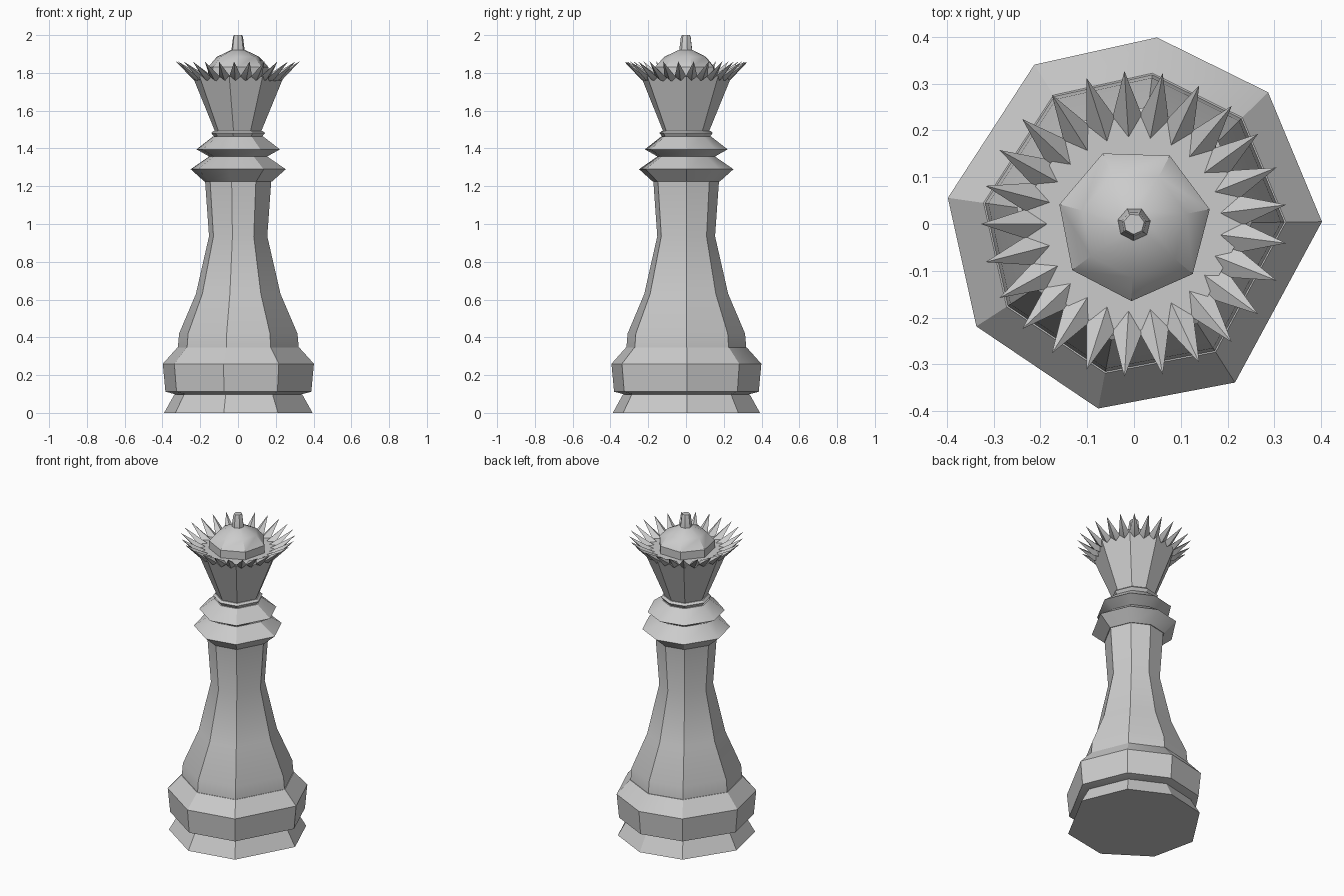
import bpy, math
from math import cos, sin, radians

if "Cube" in bpy.data.objects:
    bpy.data.objects.remove(bpy.data.objects["Cube"])

# Uneven eight-sided section shared by the turned parts
OCT = [radians(a) for a in (0.7, 44.5, 83, 122, 172, 213, 259, 302.5)]
HEPT = [radians(11 + i * 360 / 7) for i in range(7)]


def make(name, verts, faces):
    me = bpy.data.meshes.new(name)
    me.from_pydata(verts, [], faces)
    me.update()
    ob = bpy.data.objects.new(name, me)
    bpy.context.collection.objects.link(ob)
    bpy.ops.object.select_all(action='DESELECT')
    ob.select_set(True)
    bpy.context.view_layer.objects.active = ob
    bpy.ops.object.shade_smooth_by_angle(angle=radians(30))
    return ob


def turned(name, profile, angles):
    """Closed faceted solid from (radius, height) pairs, bottom to top."""
    n = len(angles)
    verts = [(r * cos(a), r * sin(a), z) for r, z in profile for a in angles]
    faces = [tuple(reversed(range(n)))]
    for k in range(len(profile) - 1):
        for i in range(n):
            j = (i + 1) % n
            faces.append((k * n + i, k * n + j, (k + 1) * n + j, (k + 1) * n + i))
    top = (len(profile) - 1) * n
    faces.append(tuple(range(top, top + n)))
    return make(name, verts, faces)


# Base and body
turned("foot", [(.395, 0), (.34, .098)], OCT)
turned("base_band", [(.33, .097), (.388, .112), (.402, .26), (.325, .345)], OCT)
turned("body", [(.322, .34), (.315, .42), (.225, .63), (.155, .935), (.177, 1.24)], OCT)

# Collars
turned("lower_collar", [(.18, 1.225), (.253, 1.29), (.155, 1.357)], OCT)
turned("middle_collar", [(.15, 1.355), (.222, 1.395), (.135, 1.462)], OCT)
turned("upper_collar", [(.122, 1.455), (.143, 1.482), (.13, 1.493)], OCT)

# Head
turned("cup", [(.122, 1.488), (.243, 1.782)], OCT)
turned("dome", [(.165, 1.75), (.165, 1.83), (.115, 1.885), (.03, 1.925)], HEPT)
turned("finial", [(.036, 1.92), (.027, 1.99), (.022, 2.0)], HEPT)

# Crown of ridged spikes with keeled undersides
N = 25
step = 2 * math.pi / N
verts, faces = [], []
for i in range(N):
    a = radians(7.2) + i * step
    b = a + step / 2
    for r, z, t in ((.15, 1.762, a), (.328, 1.86, a), (.235, 1.762, a),
                    (.15, 1.752, b), (.238, 1.785, b), (.15, 1.745, a)):
        verts.append((r * cos(t), r * sin(t), z))
for i in range(N):
    top, tip, keel, valley, notch, low = range(i * 6, i * 6 + 6)
    p = ((i - 1) % N) * 6
    pv, pn = p + 3, p + 4
    faces += [(top, tip, notch, valley), (top, pv, pn, tip),
              (tip, keel, notch), (tip, pn, keel),
              (keel, low, valley, notch), (keel, pn, pv, low),
              (top, valley, low), (top, low, pv)]
make("crown_spikes", verts, faces)
